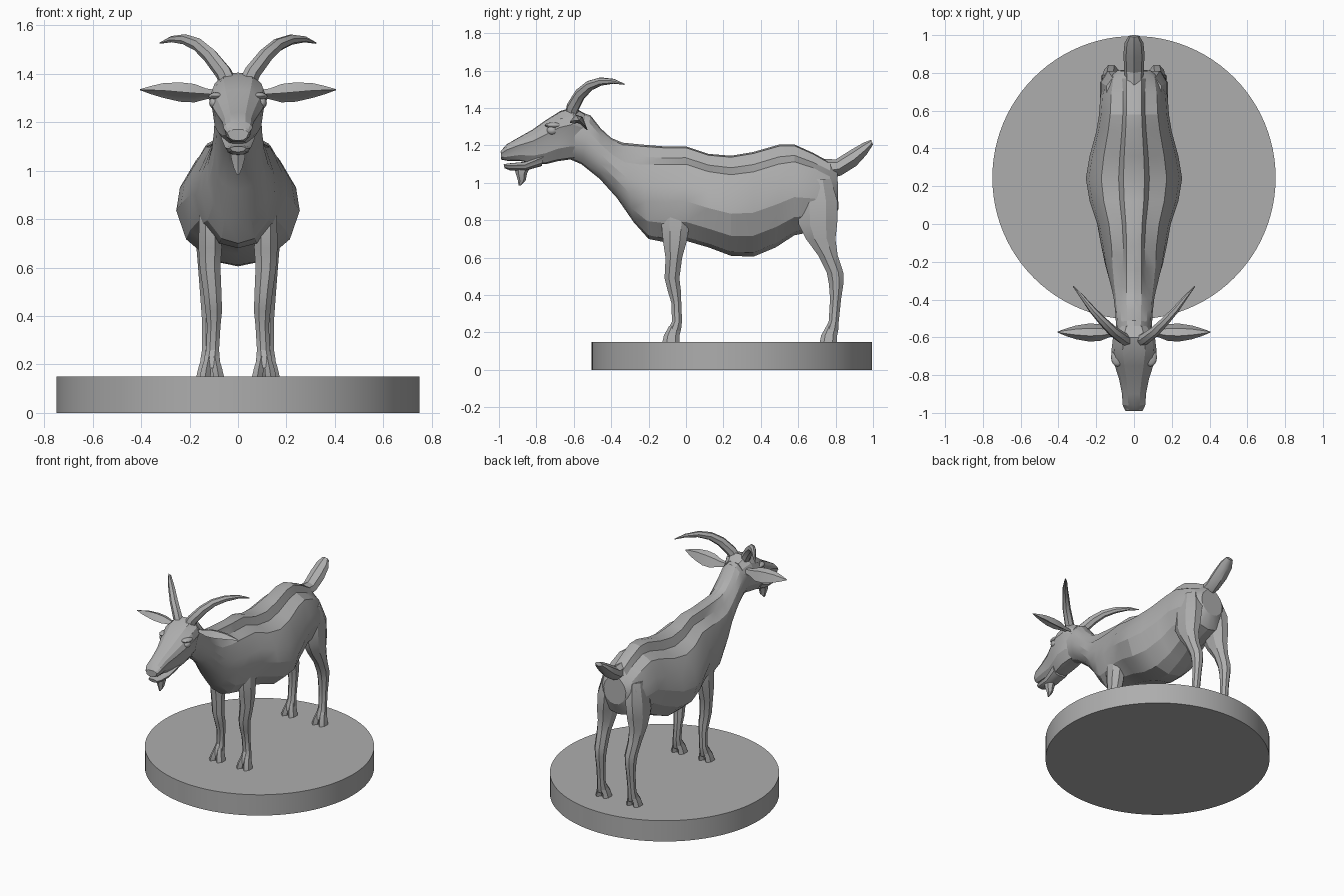
import bpy
import bmesh
import math
from mathutils import Vector

cube = bpy.data.objects.get("Cube")
if cube:
    bpy.data.objects.remove(cube, do_unlink=True)

# Single stone grey for the whole statuette
GREY = (0.42, 0.42, 0.42, 1)
grey = bpy.data.materials.new("stone grey")
grey.diffuse_color = GREY
grey.use_nodes = True
grey.node_tree.nodes["Principled BSDF"].inputs["Base Color"].default_value = GREY


def finish(bm, name, angle=28):
    bmesh.ops.recalc_face_normals(bm, faces=bm.faces)
    mesh = bpy.data.meshes.new(name)
    bm.to_mesh(mesh)
    bm.free()
    obj = bpy.data.objects.new(name, mesh)
    bpy.context.collection.objects.link(obj)
    mesh.materials.append(grey)
    bpy.ops.object.select_all(action='DESELECT')
    obj.select_set(True)
    bpy.context.view_layer.objects.active = obj
    bpy.ops.object.shade_smooth_by_angle(angle=math.radians(angle))
    return obj


def loft(name, rings, angle=28):
    """Skin a list of equal-length point rings and cap both ends."""
    bm = bmesh.new()
    loops = [[bm.verts.new(p) for p in ring] for ring in rings]
    n = len(loops[0])
    for a, b in zip(loops, loops[1:]):
        for i in range(n):
            j = (i + 1) % n
            bm.faces.new((a[i], a[j], b[j], b[i]))
    bm.faces.new(loops[0])
    bm.faces.new(loops[-1])
    return finish(bm, name, angle)


def section(top_y, top_z, low_y, low_z, width, half):
    """Symmetric ring between a top and a bottom point, from a half profile."""
    pts = half + [(-u, v) for u, v in half[-2:0:-1]]
    return [(u * width, low_y + (top_y - low_y) * v, low_z + (top_z - low_z) * v)
            for u, v in pts]


def blend(a, b, k):
    return [(p[0] + (q[0] - p[0]) * k, p[1] + (q[1] - p[1]) * k) for p, q in zip(a, b)]


def column(rows, side, n=8):
    """Horizontal oval rings: z, centre y, radius y, centre x, radius x."""
    return [[(side * cx + rx * math.cos(math.tau * (i + .5) / n),
              cy + ry * math.sin(math.tau * (i + .5) / n), z) for i in range(n)]
            for z, cy, ry, cx, rx in rows]


def ball(name, centre, size):
    bm = bmesh.new()
    bmesh.ops.create_uvsphere(bm, u_segments=12, v_segments=8, radius=1)
    for v in bm.verts:
        v.co = Vector(centre) + Vector(c * s for c, s in zip(v.co, size))
    finish(bm, name, 50)


# Round plinth
bm = bmesh.new()
bmesh.ops.create_cone(bm, cap_ends=True, segments=96, radius1=.75, radius2=.75, depth=.15)
bmesh.ops.translate(bm, verts=bm.verts, vec=(0, .245, .075))
finish(bm, "plinth")

# Trunk and neck: bony ridged back fading into a round neck
RIDGED = [(0, 1), (.22, .985), (.32, .88), (.68, .81), (.94, .6), (1, .42), (.84, .2), (.45, .04), (0, 0)]
ROUND = [(math.sin(math.pi * i / 8), .5 + .5 * math.cos(math.pi * i / 8)) for i in range(9)]
trunk = [  # top y, top z, bottom y, bottom z, half width, ridge amount
    (.81, 1.06, .815, .86, .09, .3), (.77, 1.11, .77, .77, .145, .7),
    (.68, 1.16, .68, .74, .178, 1), (.58, 1.205, .58, .72, .185, 1),
    (.5, 1.205, .48, .655, .20, 1), (.36, 1.165, .36, .605, .235, 1),
    (.24, 1.145, .24, .61, .255, 1), (.12, 1.155, .12, .655, .235, 1),
    (0, 1.195, 0, .69, .195, 1), (-.12, 1.195, -.1, .68, .175, 1),
    (-.24, 1.205, -.2, .70, .155, .8), (-.34, 1.215, -.28, .79, .13, .5),
    (-.40, 1.24, -.37, .92, .11, .2), (-.455, 1.29, -.46, 1.02, .10, 0),
    (-.51, 1.36, -.56, 1.1, .095, 0), (-.57, 1.38, -.63, 1.13, .09, 0)]
loft("trunk_and_neck", [section(*t[:5], blend(ROUND, RIDGED, t[5])) for t in trunk], 22)

# Head: broad brow tapering to the muzzle
SKULL = [(0, 1), (.5, .98), (.86, .84), (1, .67), (.88, .5), (.8, .25), (.45, .03), (0, 0)]
head = [(-.54, 1.37, -.55, 1.13, .08), (-.60, 1.405, -.62, 1.125, .112),
        (-.67, 1.385, -.69, 1.115, .12), (-.75, 1.335, -.75, 1.1, .102),
        (-.82, 1.285, -.81, 1.1, .08), (-.90, 1.24, -.89, 1.118, .064),
        (-.96, 1.205, -.955, 1.118, .06), (-.99, 1.17, -.99, 1.125, .045)]
loft("head", [section(*h, SKULL) for h in head], 22)
jaw = [(-.76, 1.16, -.77, 1.09, .07), (-.86, 1.112, -.86, 1.065, .054),
       (-.94, 1.105, -.94, 1.066, .047), (-.975, 1.1, -.97, 1.078, .034)]
loft("lower_jaw", [section(*j, SKULL) for j in jaw])
loft("beard", column([(1.09, -.875, .045, 0, .036), (1.05, -.88, .03, 0, .032),
                      (1.01, -.878, .02, 0, .02), (.985, -.89, .006, 0, .006)], 1, 6))

# Short raised tail
TAIL = [(0, 1), (.75, .8), (1, .4), (.5, .1), (0, 0)]
tail = [(.72, 1.13, .76, 1.02, .045), (.80, 1.125, .83, 1.04, .052),
        (.88, 1.175, .91, 1.09, .056), (.95, 1.215, .965, 1.15, .05),
        (.99, 1.23, 1, 1.205, .028)]
loft("tail", [section(*t, TAIL) for t in tail])

FRONT_LEG = [(.98, -.04, .06, .10, .04), (.80, -.055, .085, .115, .05),
             (.68, -.06, .067, .115, .052), (.60, -.065, .048, .115, .046),
             (.49, -.075, .043, .105, .040), (.42, -.062, .038, .10, .037),
             (.36, -.052, .029, .10, .030), (.26, -.048, .029, .105, .029),
             (.22, -.06, .037, .108, .036), (.185, -.068, .036, .108, .036)]
HIND_LEG = [(1.02, .70, .08, .09, .06), (.90, .705, .115, .11, .07),
            (.78, .705, .112, .12, .064), (.70, .72, .085, .125, .052),
            (.61, .76, .056, .125, .044), (.52, .797, .048, .12, .042),
            (.46, .803, .042, .12, .037), (.38, .80, .032, .12, .031),
            (.26, .79, .029, .122, .029), (.22, .78, .038, .122, .036),
            (.185, .773, .038, .122, .036)]
EAR = [(-.05, .005), (-.02, .045), (.02, .032), (.045, -.035), (.008, .002), (-.02, .012)]
EAR_ROWS = [(.08, .35, 1.32), (.13, .55, 1.32), (.18, .95, 1.325), (.24, 1, 1.33),
            (.31, .75, 1.335), (.36, .42, 1.335), (.405, .05, 1.335)]
HORN = [(.035, -.615, 1.35, .04), (.06, -.605, 1.405, .037), (.115, -.565, 1.475, .033),
        (.165, -.515, 1.52, .028), (.22, -.455, 1.542, .022), (.275, -.385, 1.543, .013),
        (.322, -.33, 1.527, .003)]

for side, label in ((1, "left"), (-1, "right")):
    # Legs with cloven hooves
    for part, rows in (("front", FRONT_LEG), ("hind", HIND_LEG)):
        loft(f"{label}_{part}_leg", column(rows, side))
        y, x = rows[-1][1], rows[-1][3]
        for toe, out in (("outer", 1), ("inner", -1)):
            loft(f"{label}_{part}_{toe}_hoof", column(
                [(.235, y + .008, .03, x + out * .012, .017),
                 (.185, y - .008, .042, x + out * .022, .023),
                 (.148, y - .012, .046, x + out * .028, .026)], side, 6))

    # Cupped leaf-shaped ear
    loft(f"{label}_ear", [[(side * x, -.572 + s * a, z + s * (b - .01)) for a, b in EAR]
                          for x, s, z in EAR_ROWS])

    # Horn swept up, out and back, skinned along its path
    path = [Vector((side * x, y, z)) for x, y, z, r in HORN]
    rings = []
    for i, p in enumerate(path):
        along = (path[min(i + 1, len(path) - 1)] - path[max(i - 1, 0)]).normalized()
        across = along.cross(Vector((side, 1, 0))).cross(along)
        across = along.cross(Vector((side, -1, 0))).normalized()
        other = along.cross(across)
        rings.append([p + HORN[i][3] * (across * math.cos(a) + other * .85 * math.sin(a))
                      for a in (math.tau * k / 7 for k in range(7))])
    loft(f"{label}_horn", rings, 40)

    # Eye under a heavy lid, and a nostril pad
    ball(f"{label}_eye", (side * .095, -.715, 1.28), (.024, .03, .024))
    ball(f"{label}_brow", (side * .088, -.705, 1.308), (.034, .05, .016))
    ball(f"{label}_nostril", (side * .028, -.965, 1.165), (.022, .026, .016))
